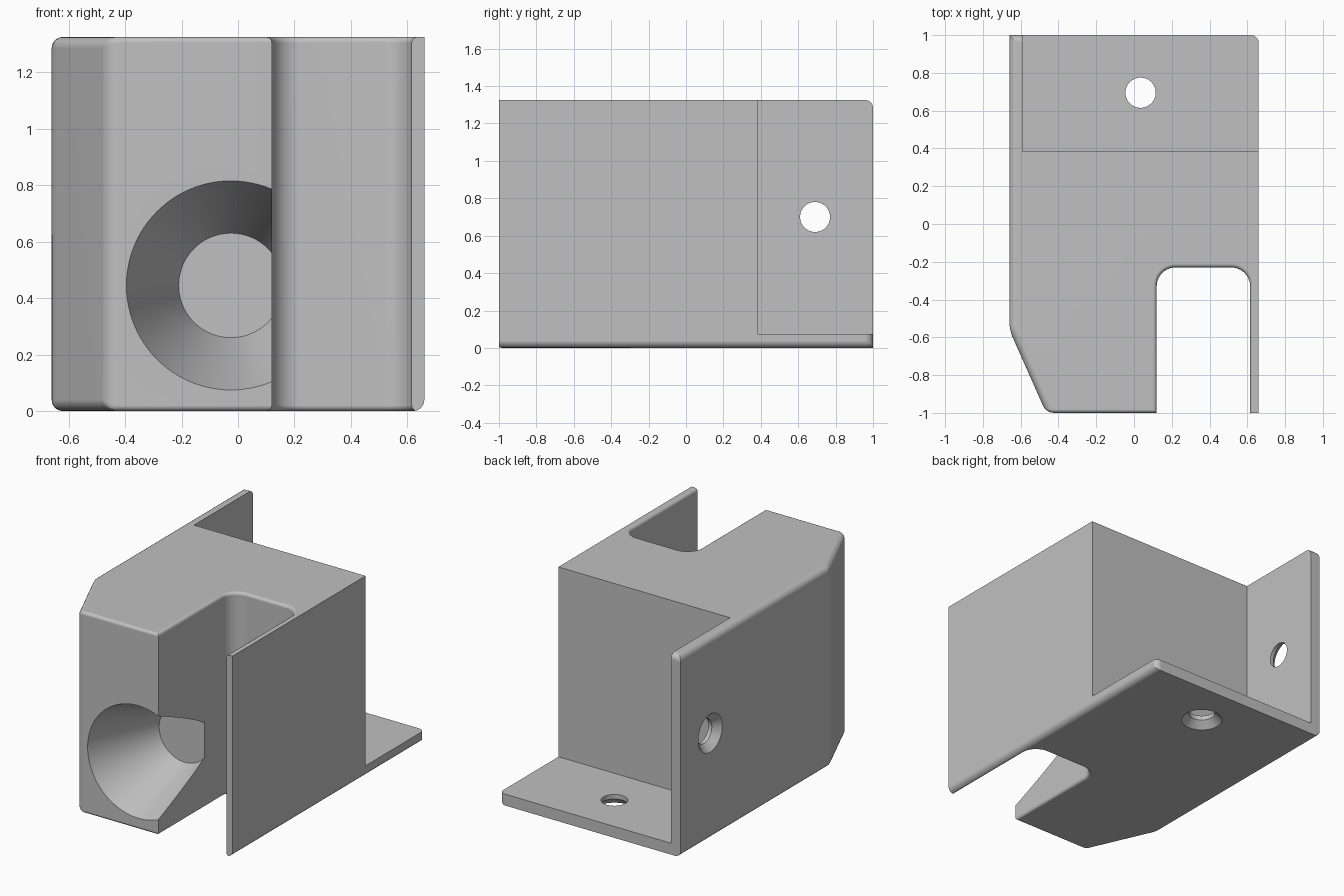
import bpy, bmesh, math
from mathutils import Matrix, Vector

if "Cube" in bpy.data.objects:
    bpy.data.objects.remove(bpy.data.objects["Cube"], do_unlink=True)

W, H = 0.66, 1.325       # half width, height
TOL = 1e-4

grey = bpy.data.materials.new("light grey")
grey.use_nodes = True
grey.diffuse_color = (0.53, 0.53, 0.53, 1)
grey.node_tree.nodes["Principled BSDF"].inputs["Base Color"].default_value = (0.53, 0.53, 0.53, 1)


def make_object(name, bm):
    bmesh.ops.recalc_face_normals(bm, faces=bm.faces)
    mesh = bpy.data.meshes.new(name)
    bm.to_mesh(mesh)
    bm.free()
    mesh.materials.append(grey)
    obj = bpy.data.objects.new(name, mesh)
    bpy.context.collection.objects.link(obj)
    return obj


def loft(name, rings):
    """Closed solid through rings that share a point count."""
    bm = bmesh.new()
    loops = [[bm.verts.new(p) for p in ring] for ring in rings]
    for a, b in zip(loops, loops[1:]):
        for i in range(len(a)):
            j = (i + 1) % len(a)
            bm.faces.new((a[i], a[j], b[j], b[i]))
    bm.faces.new(loops[0])
    bm.faces.new(loops[-1])
    return make_object(name, bm)


def turned(name, profile, origin, axis, sides=64):
    """Round solid from (radius, distance) pairs along an axis."""
    rot = Vector(axis).to_track_quat('Z', 'Y').to_matrix().to_4x4()
    place = Matrix.Translation(origin) @ rot
    angles = [math.tau * i / sides for i in range(sides)]
    return loft(name, [[place @ Vector((r * math.cos(a), r * math.sin(a), d)) for a in angles]
                       for r, d in profile])


def apply(obj, mod):
    bpy.context.view_layer.objects.active = obj
    bpy.ops.object.modifier_apply(modifier=mod.name)


def cut(obj, cutter):
    mod = obj.modifiers.new("cut", 'BOOLEAN')
    mod.operation, mod.solver, mod.object = 'DIFFERENCE', 'EXACT', cutter
    apply(obj, mod)
    bpy.data.objects.remove(cutter, do_unlink=True)


# Solid block with a clipped front corner and a rough slot
outline = [(-W, 1), (-W, -0.56), (-0.465, -1), (0.3, -1), (0.3, -0.5),
           (0.5, -0.5), (0.5, -1), (W, -1), (W, 1)]
bracket = loft("mounting_bracket", [[(x, y, z) for x, y in outline] for z in (0, H)])

# Rounded edges, chosen by where they lie
weights = bracket.data.attributes.new("bevel_weight_edge", 'FLOAT', 'EDGE')
for edge in bracket.data.edges:
    a, b = (bracket.data.vertices[i].co for i in edge.vertices)
    mid = (a + b) / 2
    upright = abs(a.z - b.z) > TOL
    weight = 0
    if upright:
        clipped = mid.x < -0.4 and mid.y < 0
        rear_right = mid.x > 0.6 and mid.y > 0.9
        weight = 1 if clipped or rear_right else 0
    elif mid.x < -0.5:                                  # left side and clipped corner
        weight = 1
    elif mid.y < -1 + TOL and mid.x < 0.2:              # front of the block
        weight = 0.5
    elif mid.x > W - TOL and mid.z < TOL:               # right bottom
        weight = 1
    elif mid.y > 1 - TOL and mid.z > H - TOL:           # rear top
        weight = 1
    weights.data[edge.index].value = weight
bevel = bracket.modifiers.new("round", 'BEVEL')
bevel.limit_method, bevel.width, bevel.segments = 'WEIGHT', 0.04, 5
apply(bracket, bevel)


# Slot with rounded inner corners and flared rims
def slot_ring(z, d):
    left, right, back, r = 0.12 - d, 0.615 + d, -0.23 + d, 0.1 + d
    ring = [(left, -1.3, z)]
    for cx, start in ((left + r, math.pi), (right - r, math.pi / 2)):
        for i in range(11):
            a = start - i * math.pi / 20
            ring.append((cx + r * math.cos(a), back - r + r * math.sin(a), z))
    return ring + [(right, -1.3, z)]


R = 0.02
rim = [(R * (1 - math.cos(t)), R * (1 - math.sin(t)))
       for t in (i * math.pi / 8 for i in range(5))]     # (height, flare)
levels = [(-0.1, R)] + rim + [(H - z, d) for z, d in reversed(rim)] + [(H + 0.1, R)]
cut(bracket, loft("slot_cutter", [slot_ring(z, d) for z, d in levels]))

# Space above the rear flanges
rear = [(-0.59, 0.385), (1, 0.385), (1, 1.5), (-0.59, 1.5)]
cut(bracket, loft("rear_cutter", [[(x, y, z) for x, y in rear] for z in (0.075, 2)]))

# Conical front socket
cut(bracket, turned("socket_cutter", [(0.409, -0.1), (0.185, 0.48)],
                    (-0.025, -1, 0.445), (0, 1, 0), 96))

# Countersunk screw holes in both flanges
screw = [(0.155, -0.03), (0.08, 0.045), (0.08, 0.2)]
cut(bracket, turned("floor_hole_cutter", screw, (0.035, 0.695, 0), (0, 0, 1)))
cut(bracket, turned("side_hole_cutter", screw, (-W, 0.69, 0.70), (1, 0, 0)))

# Smooth the rounds, keep the corners crisp
bpy.ops.object.select_all(action='DESELECT')
bracket.select_set(True)
bpy.context.view_layer.objects.active = bracket
bpy.ops.object.shade_smooth_by_angle(angle=math.radians(30))
normals = bracket.modifiers.new("flat_faces", 'WEIGHTED_NORMAL')
normals.keep_sharp = True
